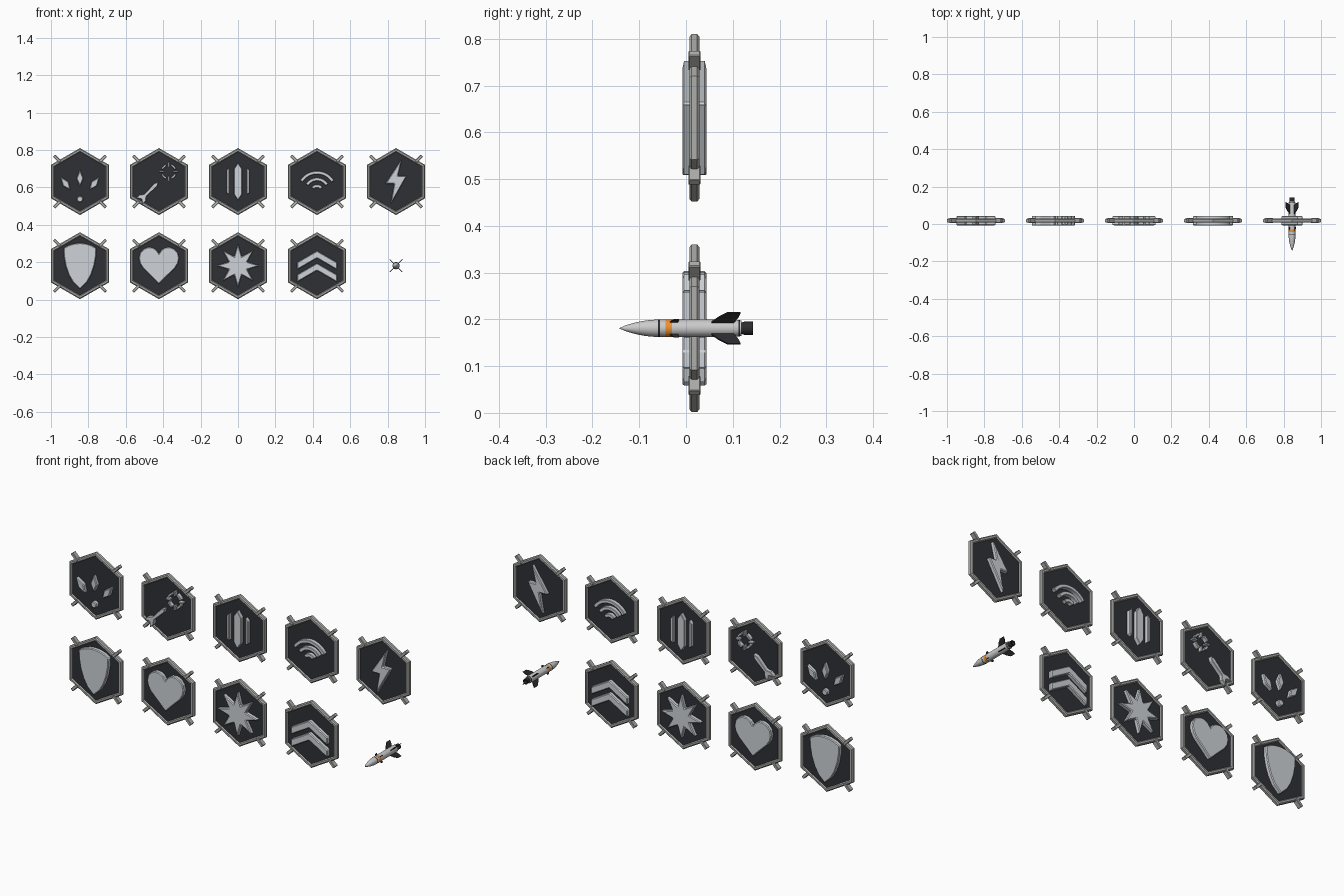
import bpy, bmesh
from math import sin, cos, pi, radians
from mathutils import Matrix

if "Cube" in bpy.data.objects:
    bpy.data.objects.remove(bpy.data.objects["Cube"])

DY = 0.018                      # depth centre of the badges
PITCH = 0.4225
TOP, BOT = 0.631, 0.181


def material(name, rgb):
    m = bpy.data.materials.new(name)
    m.diffuse_color = (*rgb, 1)
    m.use_nodes = True
    m.node_tree.nodes["Principled BSDF"].inputs["Base Color"].default_value = m.diffuse_color
    return m


DARK = material("dark_panel", (0.028, 0.03, 0.035))
BLACK = material("black_fin", (0.025, 0.024, 0.028))
ORANGE = material("orange_band", (0.85, 0.28, 0.03))
PALE = material("pale_icon", (0.62, 0.65, 0.68))
STEEL = material("steel_frame", (0.42, 0.42, 0.41))


def finish(bm, name, loc, mat=None, smooth=False, bevel=0):
    bmesh.ops.recalc_face_normals(bm, faces=bm.faces)
    me = bpy.data.meshes.new(name)
    bm.to_mesh(me)
    bm.free()
    ob = bpy.data.objects.new(name, me)
    bpy.context.collection.objects.link(ob)
    ob.location = loc
    if mat:
        me.materials.append(mat)
    if bevel:
        b = ob.modifiers.new("bevel", "BEVEL")
        b.width, b.segments = bevel, 1
        b.limit_method, b.angle_limit = "ANGLE", radians(40)
    if smooth:
        bpy.ops.object.select_all(action="DESELECT")
        ob.select_set(True)
        bpy.context.view_layer.objects.active = ob
        bpy.ops.object.shade_smooth_by_angle(angle=radians(35))
    return ob


def lathe(name, profile, loc, segs, mat=None, ring=False, smooth=False):
    """Turn (radius, y) points about the y axis; ring=True joins last to first."""
    bm = bmesh.new()
    loops = []
    for r, y in profile:
        if r == 0:
            loops.append([bm.verts.new((0, y, 0))] * segs)
        else:
            loops.append([bm.verts.new((r * sin(2 * pi * i / segs), y, r * cos(2 * pi * i / segs)))
                          for i in range(segs)])
    pairs = list(zip(loops, loops[1:])) + ([(loops[-1], loops[0])] if ring else [])
    for a, b in pairs:
        for i in range(segs):
            j = (i + 1) % segs
            bm.faces.new(list(dict.fromkeys((a[i], a[j], b[j], b[i]))))
    return finish(bm, name, loc, mat, smooth)


def plates(name, outlines, loc, depth=0.026, mat=PALE, bevel=0.004, rot=None):
    """Extrude (x, z) outlines evenly to both sides in y."""
    bm = bmesh.new()
    for pts in outlines:
        f = bm.faces.new([bm.verts.new((x, -depth, z)) for x, z in pts])
        ext = bmesh.ops.extrude_face_region(bm, geom=[f])["geom"]
        bmesh.ops.translate(bm, verts=[v for v in ext if isinstance(v, bmesh.types.BMVert)],
                            vec=(0, 2 * depth, 0))
    if rot:
        bm.transform(rot)
    return finish(bm, name, loc, mat, bevel=bevel)


def mirror(half):
    """Complete a right-hand outline whose ends lie on x = 0."""
    return half + [(-x, z) for x, z in reversed(half) if abs(x) > 1e-6]


def arc(cx, cz, r0, r1, a0, a1, n=12):
    t = [radians(a0 + (a1 - a0) * i / n) for i in range(n + 1)]
    return ([(cx + r1 * cos(a), cz + r1 * sin(a)) for a in t] +
            [(cx + r0 * cos(a), cz + r0 * sin(a)) for a in reversed(t)])


def turn(pts, deg, cx=0, cz=0):
    c, s = cos(radians(deg)), sin(radians(deg))
    return [(cx + x * c - z * s, cz + x * s + z * c) for x, z in pts]


# --- icon outlines ---
kite = [(0, 0.047), (0.019, -0.002), (0, -0.045), (-0.019, -0.002)]
shards = [turn(kite, 0, 0, 0.018), turn(kite, 37, -0.077, -0.011), turn(kite, -37, 0.077, -0.011),
          [(0.017 * cos(i * pi / 6), -0.094 + 0.017 * sin(i * pi / 6)) for i in range(12)]]

dart = mirror([(0, 0.07), (0.011, 0.05), (0.008, -0.03), (0.024, -0.05), (0.024, -0.078), (0, -0.057)])
target = [turn(dart, -45, -0.052, -0.052)]
for k in range(4):
    target.append(arc(0.052, 0.053, 0.031, 0.043, 20 + 90 * k, 70 + 90 * k, 6))
    target.append(turn([(0.024, -0.005), (0.051, -0.005), (0.051, 0.005), (0.024, 0.005)], 90 * k, 0.052, 0.053))

side_bar = [(0.047, -0.07), (0.062, -0.06), (0.062, 0.06), (0.047, 0.075)]
bars = [mirror([(0, 0.1), (0.021, 0.068), (0.021, -0.068), (0, -0.1)]),
        side_bar, [(-x, z) for x, z in side_bar]]

waves = [arc(0, -0.051, r, r + 0.018, 32, 148, 16) for r in (0.018, 0.054, 0.09)]

bolt = [[(0.033, 0.125), (-0.058, -0.012), (-0.01, -0.012), (-0.03, -0.125), (0.058, 0.03), (0.01, 0.03)]]

shield = [mirror([(0, 0.122), (0.03, 0.119), (0.06, 0.11), (0.088, 0.095), (0.086, 0.05), (0.077, 0.0),
                  (0.06, -0.05), (0.037, -0.09), (0, -0.125)])]

heart = [mirror([(0, 0.066), (0.014, 0.086), (0.034, 0.098), (0.058, 0.1), (0.083, 0.09), (0.102, 0.068),
                 (0.108, 0.04), (0.102, 0.012), (0.085, -0.015), (0.045, -0.053), (0, -0.098)])]

star = [[((0.119, 0.053)[i % 2] * sin(i * pi / 8), (0.119, 0.053)[i % 2] * cos(i * pi / 8)) for i in range(16)]]

chevrons = [[(0, z), (0.107, z - 0.062), (0.107, z - 0.102), (0, z - 0.04), (-0.107, z - 0.102), (-0.107, z - 0.062)]
            for z in (0.08, 0.014)]

badges = [("shards", shards, 0, TOP), ("target", target, 1, TOP), ("bars", bars, 2, TOP),
          ("waves", waves, 3, TOP), ("bolt", bolt, 4, TOP), ("shield", shield, 0, BOT),
          ("heart", heart, 1, BOT), ("star", star, 2, BOT), ("chevrons", chevrons, 3, BOT)]

for name, outlines, col, z in badges:
    loc = ((col - 2) * PITCH, DY, z)
    # bevelled hexagonal rim
    lathe(name + "_frame", [(0.173, -0.011), (0.179, -0.006), (0.179, 0.006), (0.173, 0.011),
                            (0.163, 0.011), (0.158, 0.006), (0.158, -0.006), (0.163, -0.011)],
          loc, 6, STEEL, ring=True)
    # dark backing panel
    lathe(name + "_panel", [(0, -0.006), (0.16, -0.006), (0.16, 0.006), (0, 0.006)], loc, 6, DARK)
    # four corner studs
    stud = [(0.15, -0.008), (0.196, -0.008), (0.196, 0.008), (0.15, 0.008)]
    plates(name + "_studs", [turn(stud, 45 + 90 * k) for k in range(4)], loc, 0.013, STEEL, 0.002)
    # raised symbol on both faces
    small = name in ("target", "bars")
    plates(name + "_icon", outlines, loc, bevel=0.002 if small else 0.004)

# --- rocket, nose toward -y ---
L = (2 * PITCH, 0, BOT)
R = 0.0185
nose = [(0, -0.143)] + [(R * sin(t * pi / 16) ** 0.8, -0.143 + 0.085 * t / 8) for t in range(1, 9)]
lathe("rocket_nose", nose + [(0, -0.058)], L, 24, smooth=True)
lathe("rocket_body", [(0, -0.056), (R, -0.056), (R, 0.1), (0.0165, 0.119), (0, 0.119)], L, 24, smooth=True)
for nm, y0, y1, r, mat in [("rocket_dark_ring", -0.06, -0.056, 0.019, BLACK),
                           ("rocket_orange_band", -0.044, -0.03, 0.0192, ORANGE),
                           ("rocket_rear_ring", 0.112, 0.116, 0.018, BLACK)]:
    lathe(nm, [(0, y0), (r, y0), (r, y1), (0, y1)], L, 24, mat, smooth=True)
# hollow exhaust nozzle
lathe("rocket_nozzle", [(0, 0.115), (0.012, 0.118), (0.014, 0.124), (0.014, 0.143), (0.010, 0.143),
                        (0.008, 0.13), (0, 0.13)], L, 20, BLACK, smooth=True)
# fins in an X: outline is (radius, y), stood up from the x-z plane
lay = Matrix.Rotation(-pi / 2, 4, "X")
canard = [(0.015, -0.038), (0.027, -0.026), (0.027, -0.015), (0.015, -0.018)]
fin = [(0.014, 0.05), (0.034, 0.07), (0.048, 0.09), (0.048, 0.117), (0.034, 0.112), (0.014, 0.1)]
for nm, shape, d in (("rocket_canard", canard, 0.0013), ("rocket_tail_fin", fin, 0.0018)):
    for k in range(4):
        spin = Matrix.Rotation(radians(45 + 90 * k), 4, "Y")
        plates(f"{nm}_{k + 1}", [shape], L, d, BLACK, 0, spin @ lay)
